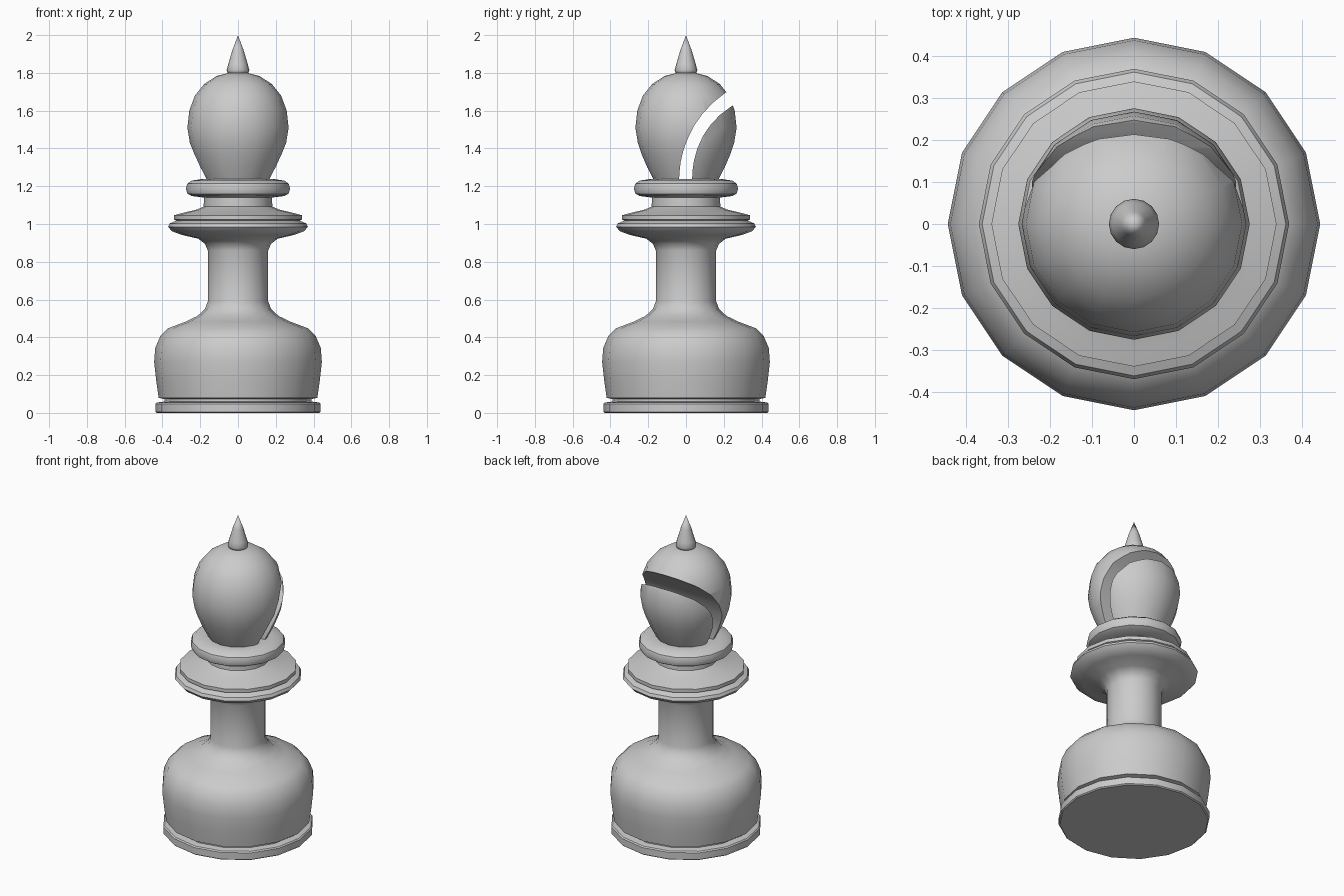
import bpy, bmesh
from math import sin, cos, pi, radians

if "Cube" in bpy.data.objects:
    bpy.data.objects.remove(bpy.data.objects["Cube"])

SIDES = 16


def finish(bm, name):
    bmesh.ops.recalc_face_normals(bm, faces=bm.faces)
    mesh = bpy.data.meshes.new(name)
    bm.to_mesh(mesh)
    bm.free()
    ob = bpy.data.objects.new(name, mesh)
    bpy.context.collection.objects.link(ob)
    return ob


def activate(ob):
    bpy.ops.object.select_all(action='DESELECT')
    ob.select_set(True)
    bpy.context.view_layer.objects.active = ob


def smooth(ob, angle=35):
    activate(ob)
    bpy.ops.object.shade_smooth_by_angle(angle=radians(angle))


def lathe(name, profile):
    """Turn a bottom-to-top (radius, z) profile into a closed solid."""
    bm = bmesh.new()
    rings = []
    for r, z in profile:
        if r == 0:
            rings.append([bm.verts.new((0, 0, z))] * SIDES)
        else:
            rings.append([bm.verts.new((r * cos(2 * pi * i / SIDES),
                                        r * sin(2 * pi * i / SIDES), z))
                          for i in range(SIDES)])
    for a, b in zip(rings, rings[1:]):
        for i in range(SIDES):
            j = (i + 1) % SIDES
            quad = [a[i], a[j], b[j], b[i]]
            bm.faces.new(list(dict.fromkeys(quad)))
    for ring, (r, z) in ((rings[0], profile[0]), (rings[-1], profile[-1])):
        if r > 0:
            bm.faces.new(ring)
    return finish(bm, name)


# Foot, bell-shaped base, stem and collars as one turned body
body = lathe("body", [
    (.43, 0), (.437, .006), (.437, .048), (.43, .055), (.39, .06),
    (.39, .073), (.42, .08), (.433, .17), (.444, .27), (.438, .345),
    (.41, .41), (.37, .448), (.28, .482), (.215, .513), (.175, .55),
    (.16, .59), (.16, .86), (.175, .895), (.21, .922), (.3, .943),
    (.35, .962), (.37, .985), (.362, 1.003), (.34, 1.012), (.325, 1.018),
    (.34, 1.024), (.34, 1.046), (.3, 1.057), (.22, 1.076), (.182, 1.092),
    (.18, 1.14), (.245, 1.148), (.267, 1.16), (.276, 1.187), (.268, 1.214),
    (.245, 1.23), (.19, 1.238)])
smooth(body)

# Egg-shaped head
head = lathe("head", [
    (.172, 1.236), (.205, 1.3), (.235, 1.37), (.255, 1.43), (.268, 1.51),
    (.258, 1.6), (.228, 1.68), (.18, 1.74), (.115, 1.783), (.05, 1.8)])

# Curved slot cutter: side-view outline (y, z) swept across x
inner = [(-.037, 1.22), (-.035, 1.27), (-.028, 1.33), (-.014, 1.39),
         (.01, 1.455), (.043, 1.52), (.085, 1.58), (.14, 1.64),
         (.205, 1.692), (.32, 1.77)]
outer = [(.36, 1.685), (.24, 1.623), (.18, 1.578), (.13, 1.525),
         (.09, 1.466), (.06, 1.4), (.042, 1.335), (.034, 1.28), (.032, 1.22)]
bm = bmesh.new()
face = bm.faces.new([bm.verts.new((-.5, y, z)) for y, z in inner + outer])
ext = bmesh.ops.extrude_face_region(bm, geom=[face])
bmesh.ops.translate(bm, vec=(1, 0, 0),
                    verts=[v for v in ext["geom"] if isinstance(v, bmesh.types.BMVert)])
cutter = finish(bm, "slot_cutter")
cutter.hide_render = True

cut = head.modifiers.new("slot", 'BOOLEAN')
cut.operation = 'DIFFERENCE'
cut.solver = 'EXACT'
cut.object = cutter
activate(head)
bpy.ops.object.modifier_apply(modifier=cut.name)
bpy.data.objects.remove(cutter)
smooth(head)

# Pointed finial
finial = lathe("finial", [
    (.04, 1.79), (.055, 1.8), (.06, 1.815), (.052, 1.845), (.03, 1.92), (0, 2)])
smooth(finial, 50)
